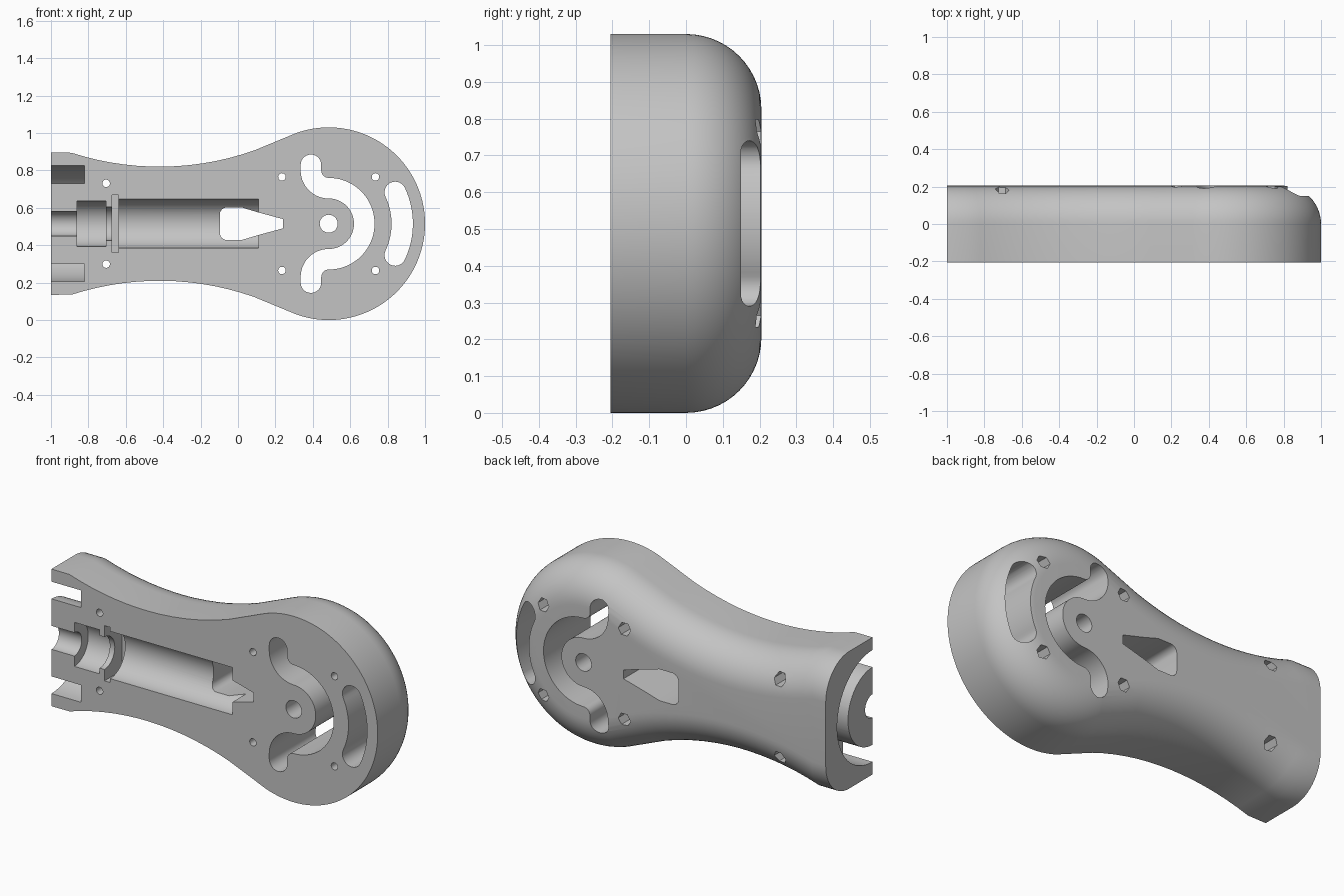
import bpy, bmesh, math
from mathutils import Vector

cube = bpy.data.objects.get("Cube")
if cube:
    bpy.data.objects.remove(cube, do_unlink=True)

HALF = 0.205          # half thickness
MID = 0.515           # height of the long axis
HEAD = Vector((0.485, MID))

grey = bpy.data.materials.new("light grey")
grey.use_nodes = True
grey.diffuse_color = (0.55, 0.55, 0.55, 1)
grey.node_tree.nodes["Principled BSDF"].inputs["Base Color"].default_value = (0.55, 0.55, 0.55, 1)


def arc(c, r, a0, a1, n):
    """Points on an arc, angles in degrees."""
    steps = [math.radians(a0 + (a1 - a0) * i / n) for i in range(n + 1)]
    return [Vector((c[0] + r * math.cos(a), c[1] + r * math.sin(a))) for a in steps]


def normals(pts):
    """Mitred left-hand normals of an open path."""
    out = []
    for i, p in enumerate(pts):
        a = (p - pts[i - 1]).normalized() if i else None
        b = (pts[i + 1] - p).normalized() if i < len(pts) - 1 else None
        a, b = a or b, b or a
        na, nb = Vector((-a.y, a.x)), Vector((-b.y, b.x))
        m = (na + nb).normalized()
        out.append(m / m.dot(na))
    return out


def loft(name, rings, closed=False):
    """Skin a list of equal point rings, capping the ends unless closed."""
    bm = bmesh.new()
    vs = [[bm.verts.new(p) for p in ring] for ring in rings]
    n = len(vs[0])
    pairs = list(zip(vs, vs[1:])) + ([(vs[-1], vs[0])] if closed else [])
    for a, b in pairs:
        for i in range(n):
            j = (i + 1) % n
            bm.faces.new((a[i], a[j], b[j], b[i]))
    if not closed:
        bm.faces.new(vs[0])
        bm.faces.new(vs[-1])
    bmesh.ops.recalc_face_normals(bm, faces=bm.faces)
    me = bpy.data.meshes.new(name)
    bm.to_mesh(me)
    bm.free()
    me.materials.append(grey)
    ob = bpy.data.objects.new(name, me)
    bpy.context.scene.collection.objects.link(ob)
    return ob


def prism(name, pts, y0=-0.4, y1=0.4):
    return loft(name, [[(p[0], y, p[1]) for p in pts] for y in (y0, y1)])


def slot(name, path, w):
    """Round-ended slot of half width w along a path."""
    nm = normals(path)
    left = [p + n * w for p, n in zip(path, nm)]
    right = [p - n * w for p, n in zip(path, nm)]

    def cap(c, n):
        a = math.degrees(math.atan2(n.y, n.x))
        return arc(c, w, a, a - 180, 14)[1:-1]
    return prism(name, left + cap(path[-1], nm[-1]) + right[::-1] + cap(path[0], -nm[0]))


def lathe(name, profile, closed=False, n=64):
    """Revolve (x, radius) points about the long axis on the front face."""
    rings = [[(x, -HALF + r * math.cos(2 * math.pi * i / n), MID + r * math.sin(2 * math.pi * i / n))
              for i in range(n)] for x, r in profile]
    return loft(name, rings, closed)


# Body: waisted handle outline with a round head and a filleted back edge
waist_r, waist_x, waist_z = 1.52, -0.42, 0.82
upper = [Vector((-1, 0.895))]
upper += arc((waist_x, waist_z + waist_r), waist_r, 270 - 18, 270 + 19.5, 14)
upper += arc(HEAD, 0.515, 109.5, 0, 48)
lower = [Vector((p.x, 2 * MID - p.y)) for p in reversed(upper[:-1])]
outline = upper + lower
outward = normals(outline)
outward[0], outward[-1] = Vector((0, 1)), Vector((0, -1))
levels = [(0, -HALF)]
for i in range(15):
    t = math.pi / 2 * i / 14
    levels.append((HALF * (1 - math.cos(t)), HALF * math.sin(t)))
body = loft("handle_half", [[(p.x - n.x * d, y, p.y - n.y * d) for p, n in zip(outline, outward)]
                            for d, y in levels])

cutters = []

# Stepped shaft bore and the ring groove around it
bore = [(-1.1, 0.065), (-0.86, 0.065), (-0.86, 0.122), (-0.705, 0.122), (-0.705, 0.09),
        (-0.66, 0.09), (-0.66, 0.131), (0.11, 0.131)]
cutters.append(lathe("shaft_bore", bore))
cutters.append(lathe("ring_groove", [(-1.1, 0.215), (-0.82, 0.215), (-0.82, 0.31), (-1.1, 0.31)], True))
cutters.append(prism("retainer_slot", [(-0.675, MID - 0.153), (-0.64, MID - 0.153),
                                       (-0.64, MID + 0.153), (-0.675, MID + 0.153)], -0.4, -0.05))

# Tapered window with rounded corners
top = arc((-0.06, MID + 0.05), 0.037, 180, 90, 6) + [Vector((0.0, 0.602)), Vector((0.11, 0.575)),
                                                   Vector((0.24, 0.54))]
top[-3] = Vector((0.02, 0.602))
cutters.append(prism("window", top + [Vector((p.x, 2 * MID - p.y)) for p in reversed(top)]))

# Winding slot around the pivot, with a lobe at each end
hook = [Vector((0.39, 0.83))] + arc((0.485, 0.80), 0.095, 180, 270, 14)
half = hook + arc(HEAD, 0.19, 90, 0, 20)[1:]
path = half + [Vector((p.x, 2 * MID - p.y)) for p in reversed(half[:-1])]
cutters.append(slot("winding_slot", path, 0.055))

# Curved slot near the rim and pivot hole
cutters.append(slot("rim_slot", arc(HEAD, 0.393, 25.3, -25.3, 20), 0.057))
cutters.append(prism("pivot_hole", arc(HEAD, 0.048, 0, 350, 35)))

# Screw holes with hexagonal nut pockets at the back
for x, dz in ((0.235, 0.25), (0.735, 0.25), (-0.705, 0.216)):
    for s in (1, -1):
        c = (x, MID + s * dz)
        cutters.append(prism("screw_hole", arc(c, 0.02, 0, 345, 23)))
        cutters.append(prism("nut_pocket", arc(c, 0.037, 0, 300, 5), 0.1, 0.4))

# Cut everything, then bake the result
for c in cutters:
    c.hide_render = True
    m = body.modifiers.new(c.name, 'BOOLEAN')
    m.operation = 'DIFFERENCE'
    m.solver = 'EXACT'
    m.object = c
bpy.context.view_layer.update()
baked = bpy.data.meshes.new_from_object(body.evaluated_get(bpy.context.evaluated_depsgraph_get()))
body.modifiers.clear()
body.data = baked
body.data.name = "handle_half"
for c in cutters:
    bpy.data.objects.remove(c, do_unlink=True)

for o in bpy.context.selected_objects:
    o.select_set(False)
body.select_set(True)
bpy.context.view_layer.objects.active = body
bpy.ops.object.shade_smooth_by_angle(angle=math.radians(30))
